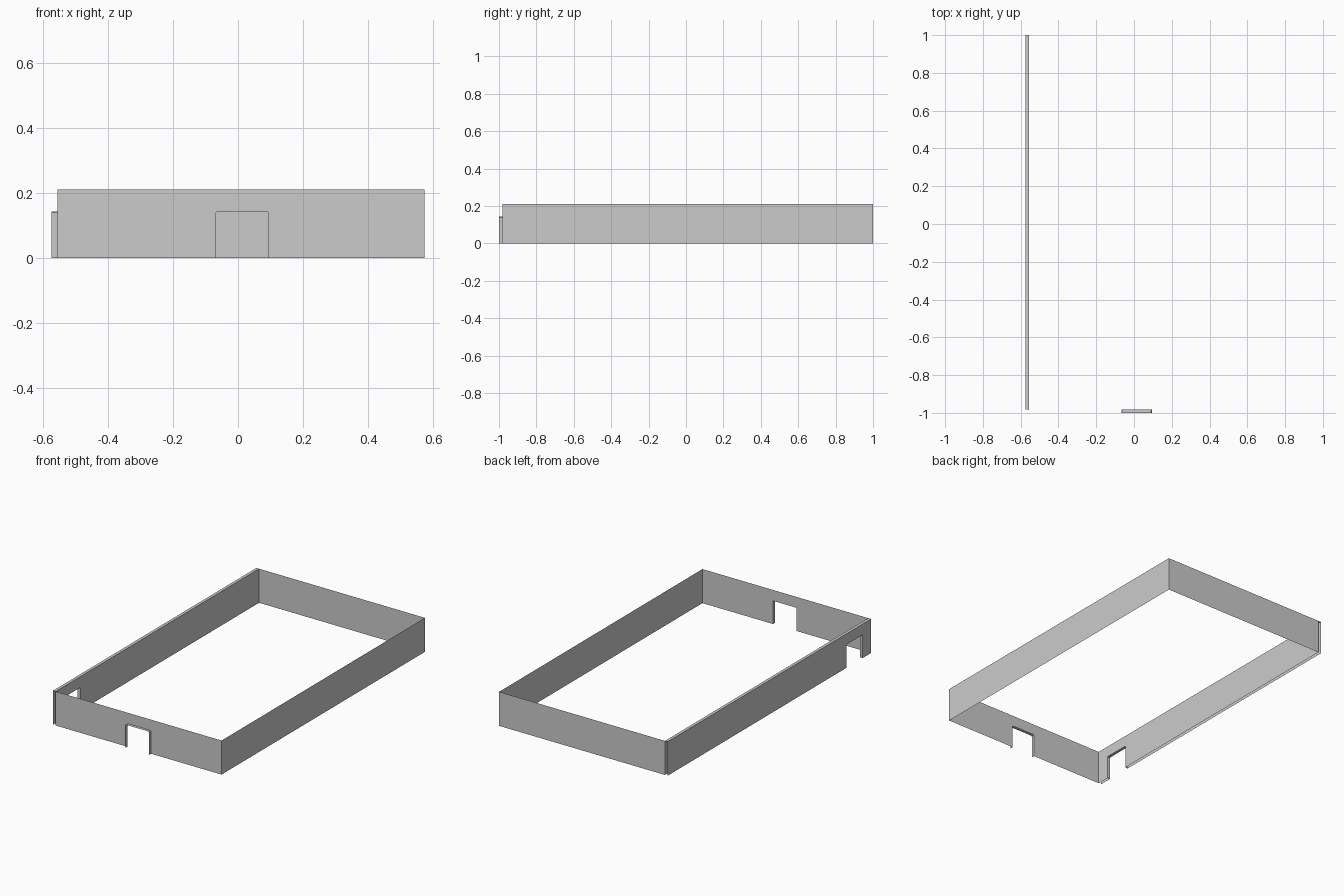
import bpy
import bmesh

cube = bpy.data.objects.get("Cube")
if cube:
    bpy.data.objects.remove(cube, do_unlink=True)

# Main dimensions
LEFT, RIGHT = 0.575, -0.5565
BACK, FRONT = 1.0, -0.9815
HEIGHT, DEPTH = 0.21, 0.0185
DOOR_TOP, CHAMFER = 0.143, 0.004
FRONT_DOOR = (-0.067, 0.094)
SIDE_DOOR = (-0.90, -0.742)

grey = bpy.data.materials.new("wall grey")
grey.use_nodes = True
colour = (0.6, 0.6, 0.6, 1)
grey.diffuse_color = colour
grey.node_tree.nodes["Principled BSDF"].inputs["Base Color"].default_value = colour


def make_object(name, faces):
    """Build a sheet object from lists of corner points."""
    bm = bmesh.new()
    for points in faces:
        bm.faces.new([bm.verts.new(p) for p in points])
    bmesh.ops.remove_doubles(bm, verts=bm.verts, dist=0.0001)
    mesh = bpy.data.meshes.new(name)
    bm.to_mesh(mesh)
    bm.free()
    mesh.materials.append(grey)
    obj = bpy.data.objects.new(name, mesh)
    bpy.context.collection.objects.link(obj)


def along_x(y):
    return lambda u, z: (u, y, z)


def along_y(x):
    return lambda u, z: (x, u, z)


def door_outline(door):
    """Open outline of a doorway with slightly clipped top corners."""
    a, b = door
    return [(a, 0), (a, DOOR_TOP - CHAMFER), (a + CHAMFER, DOOR_TOP),
            (b - CHAMFER, DOOR_TOP), (b, DOOR_TOP - CHAMFER), (b, 0)]


def wall(name, place, start, end, door=None, flip=False):
    """Upright sheet, optionally with a doorway cut from its lower edge."""
    outline = [(start, 0)] + (door_outline(door) if door else [])
    outline += [(end, 0), (end, HEIGHT), (start, HEIGHT)]
    points = [place(*p) for p in outline]
    make_object(name, [points[::-1] if flip else points])


def door_lining(name, inner, outer, door):
    """Sides and head of a doorway between two planes."""
    path = door_outline(door)
    make_object(name, [[inner(*p), inner(*q), outer(*q), outer(*p)]
                       for p, q in zip(path, path[1:])])


# Four walls around the enclosure
wall("front_wall", along_x(FRONT), RIGHT, LEFT, FRONT_DOOR)
wall("back_wall", along_x(BACK), RIGHT, LEFT, flip=True)
wall("left_wall", along_y(LEFT), FRONT, BACK)
wall("right_wall_inner", along_y(RIGHT), FRONT, BACK, SIDE_DOOR)

# Outer skin and cap of the right wall, open at the ends and below
outer_x = RIGHT - DEPTH
wall("right_wall_outer", along_y(outer_x), FRONT, BACK, SIDE_DOOR, flip=True)
make_object("right_wall_cap", [[(outer_x, FRONT, HEIGHT), (RIGHT, FRONT, HEIGHT),
                                (RIGHT, BACK, HEIGHT), (outer_x, BACK, HEIGHT)]])

# Doorway linings
door_lining("front_door_lining", along_x(FRONT), along_x(FRONT - DEPTH), FRONT_DOOR)
door_lining("side_door_lining", along_y(RIGHT), along_y(outer_x), SIDE_DOOR)
